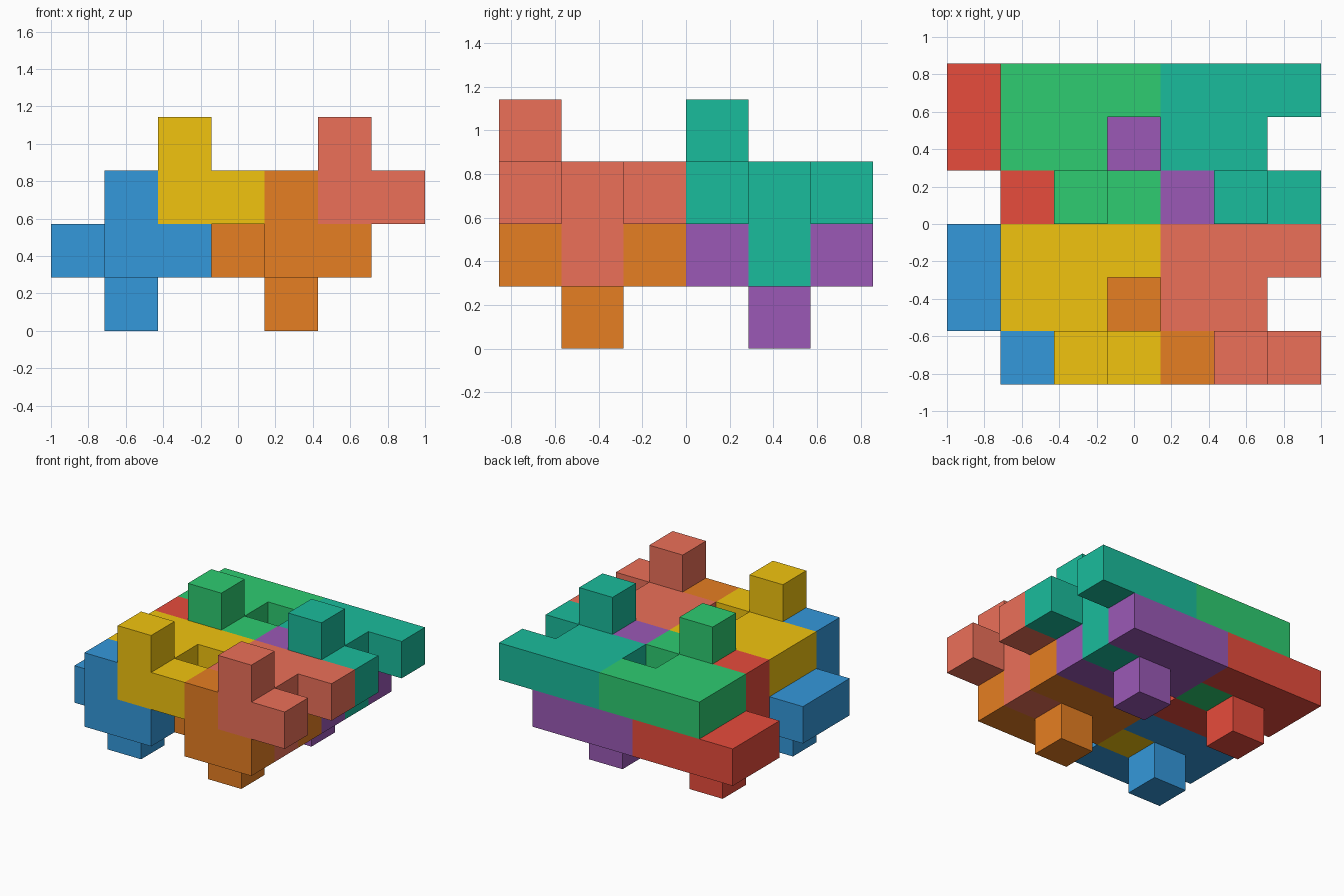
import bpy, bmesh
from mathutils import Vector

if "Cube" in bpy.data.objects:
    bpy.data.objects.remove(bpy.data.objects["Cube"])

U = 2 / 7  # edge length of one cube cell

# One tile: a notched 3x3 plate with a peg below and a peg above
plate = [(x, y, 1) for x in range(3) for y in range(3) if (x, y) not in ((0, 0), (2, 1))]
TILE = set(plate + [(1, 1, 0), (1, 0, 2)])


def linear(c):
    c /= 255
    return c / 12.92 if c <= 0.04045 else ((c + 0.055) / 1.055) ** 2.4


def make_tile(name, shift, rgb):
    bm = bmesh.new()
    # Outer faces of the joined cells only
    for cell in TILE:
        for axis in range(3):
            for sign in (-1, 1):
                n = [0, 0, 0]
                n[axis] = sign
                if tuple(c + d for c, d in zip(cell, n)) in TILE:
                    continue
                a, b = (axis + 1) % 3, (axis + 2) % 3
                corners = []
                for s, t in ((0, 0), (1, 0), (1, 1), (0, 1))[::sign]:
                    p = Vector(cell) + Vector(shift)
                    p[axis] += (sign + 1) // 2
                    p[a] += s
                    p[b] += t
                    corners.append(bm.verts.new((p - Vector((3.5, 3, 0))) * U))
                bm.faces.new(corners)
    bmesh.ops.remove_doubles(bm, verts=bm.verts, dist=1e-4)
    # Merge the cells into clean flat faces
    bmesh.ops.dissolve_limit(bm, angle_limit=0.01, verts=bm.verts, edges=bm.edges)
    bmesh.ops.recalc_face_normals(bm, faces=bm.faces)
    mesh = bpy.data.meshes.new(name)
    bm.to_mesh(mesh)
    bm.free()
    mat = bpy.data.materials.new(name + "_colour")
    mat.diffuse_color = [linear(c) for c in rgb] + [1]
    mat.use_nodes = True
    mat.node_tree.nodes["Principled BSDF"].inputs["Base Color"].default_value = mat.diffuse_color
    mesh.materials.append(mat)
    obj = bpy.data.objects.new(name, mesh)
    bpy.context.collection.objects.link(obj)


# Four interlocking tiles per row, two rows along y
OFFSETS = [(0, 0), (1, 1), (3, 0), (4, 1)]
ROWS = {
    "front": [("blue", (52, 152, 219)), ("yellow", (241, 196, 15)),
              ("orange", (230, 126, 34)), ("salmon", (236, 112, 89))],
    "back": [("red", (231, 76, 60)), ("green", (46, 204, 113)),
             ("purple", (155, 89, 182)), ("teal", (26, 188, 156))],
}
for row, (side, colours) in enumerate(ROWS.items()):
    for (dx, dz), (colour, rgb) in zip(OFFSETS, colours):
        make_tile(f"{side}_{colour}_tile", (dx, 3 * row, dz), rgb)
